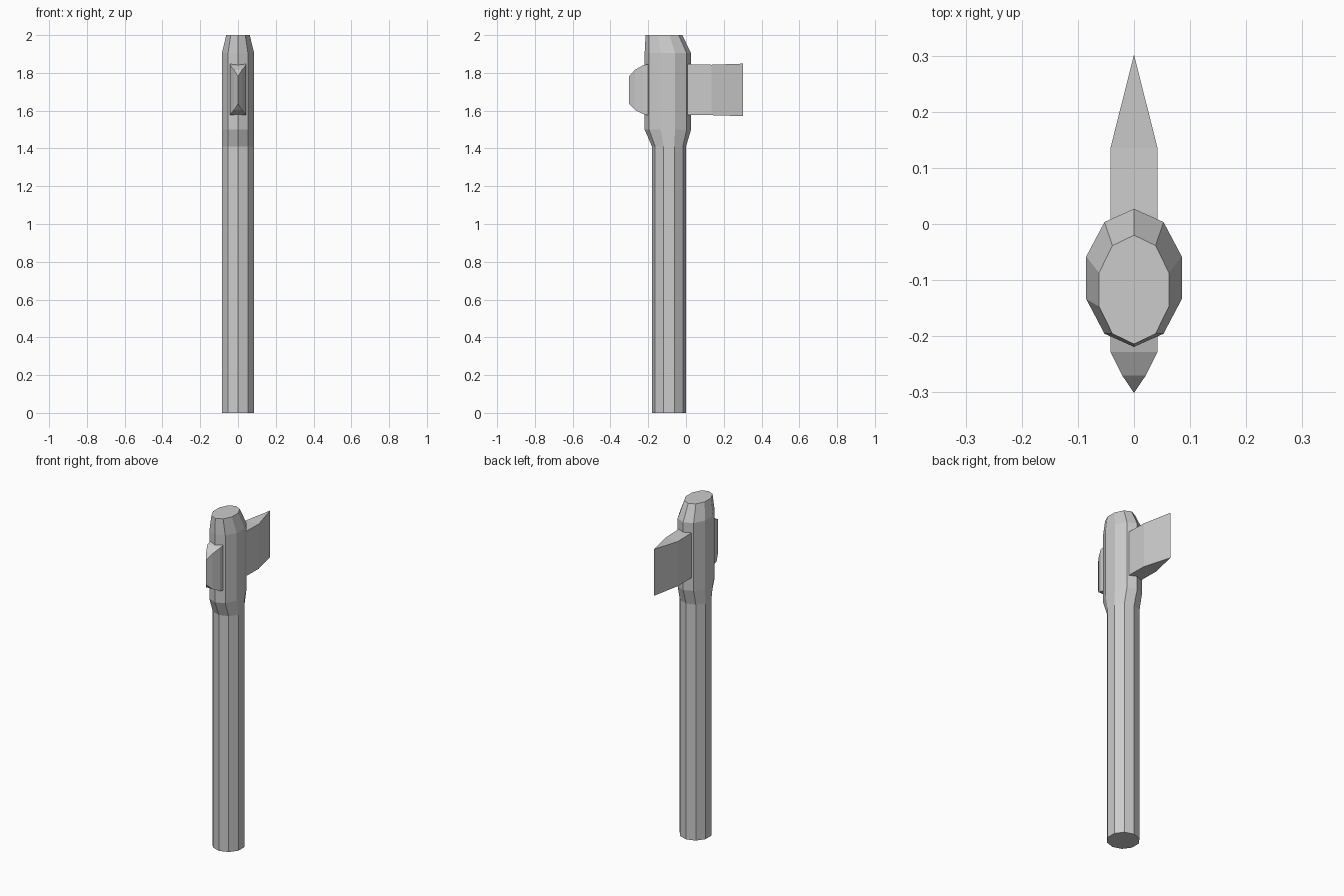
import bpy
from math import sin, cos, tau

if "Cube" in bpy.data.objects:
    bpy.data.objects.remove(bpy.data.objects["Cube"])


def loft(name, rings):
    """Skin equal-length rings of points and cap both ends."""
    n = len(rings[0])
    verts = [p for ring in rings for p in ring]
    faces = [(r * n + i, r * n + (i + 1) % n, (r + 1) * n + (i + 1) % n, (r + 1) * n + i)
             for r in range(len(rings) - 1) for i in range(n)]
    faces += [tuple(range(n))[::-1], tuple(range(len(verts) - n, len(verts)))]
    mesh = bpy.data.meshes.new(name)
    mesh.from_pydata(verts, [], faces)
    obj = bpy.data.objects.new(name, mesh)
    bpy.context.collection.objects.link(obj)
    # merge collapsed edges, then make normals consistent
    import bmesh
    bm = bmesh.new()
    bm.from_mesh(mesh)
    bmesh.ops.remove_doubles(bm, verts=bm.verts, dist=0.0001)
    bmesh.ops.recalc_face_normals(bm, faces=bm.faces)
    bm.to_mesh(mesh)
    bm.free()
    return obj


def oval(z, cy, rx, ry, sides=10):
    return [(rx * sin(tau * i / sides), cy + ry * cos(tau * i / sides), z) for i in range(sides)]


def slab(y, half, low, high):
    return [(-half, y, low), (half, y, low), (half, y, high), (-half, y, high)]


# Handle: ten-sided shaft with a swollen, chamfered top
loft("handle", [oval(*s) for s in (
    (0.0, -0.09, 0.0895, 0.09),
    (1.41, -0.09, 0.0895, 0.09),
    (1.50, -0.096, 0.0895, 0.123),
    (1.905, -0.096, 0.0895, 0.123),
    (2.0, -0.117, 0.0655, 0.097))])

# Wedge blade at the back
loft("axe_blade", [slab(*s) for s in (
    (-0.06, 0.042, 1.578, 1.846),
    (0.02, 0.042, 1.578, 1.846),
    (0.135, 0.042, 1.576, 1.843),
    (0.302, 0.0, 1.571, 1.849))])

# Short rounded butt at the front
loft("axe_butt", [slab(*s) for s in (
    (-0.12, 0.042, 1.576, 1.847),
    (-0.20, 0.042, 1.576, 1.847),
    (-0.228, 0.042, 1.582, 1.84),
    (-0.27, 0.021, 1.604, 1.816),
    (-0.301, 0.0, 1.636, 1.782))])
